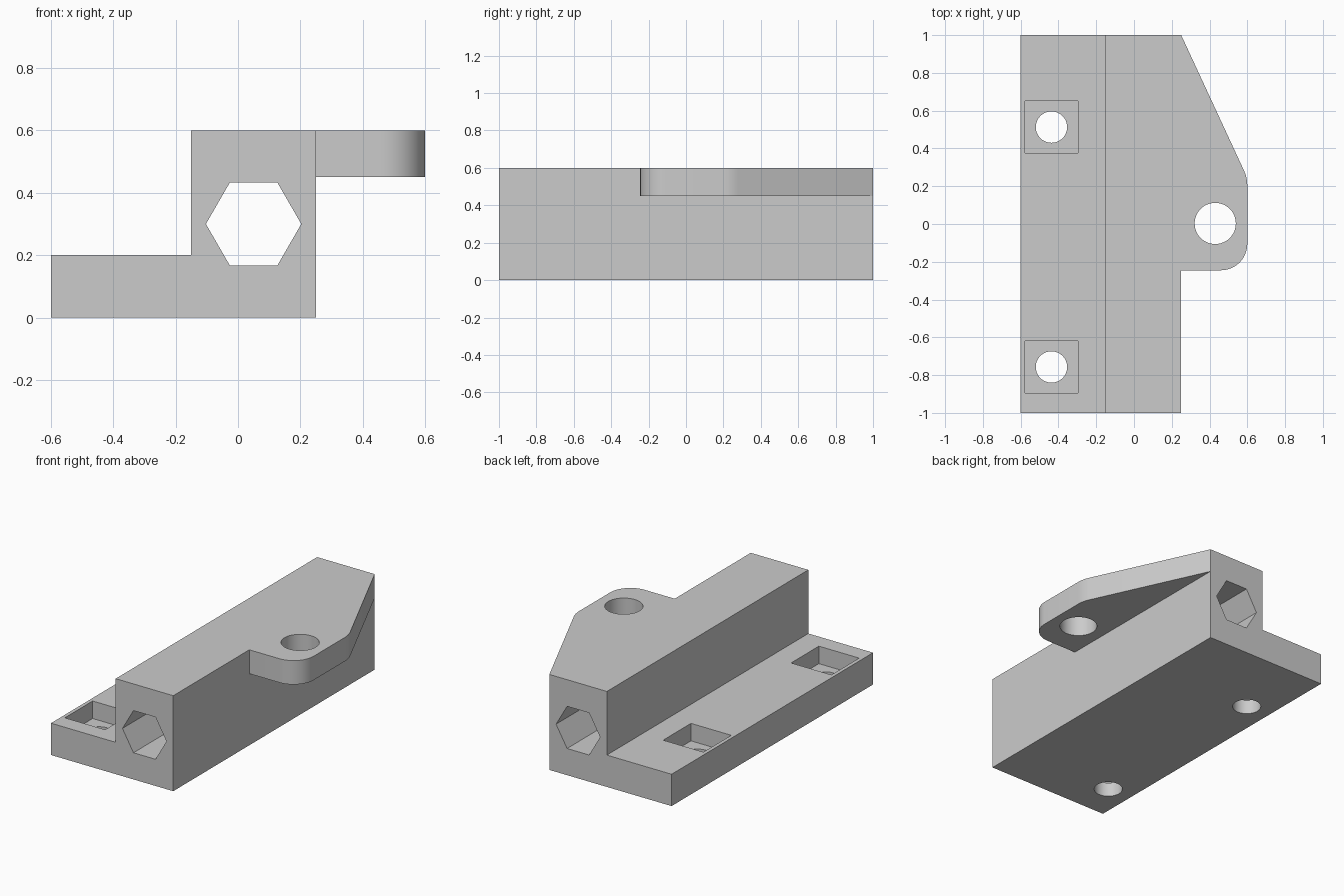
import bpy
import bmesh
from math import cos, sin, pi, radians
from mathutils import Vector

cube = bpy.data.objects.get("Cube")
if cube:
    bpy.data.objects.remove(cube, do_unlink=True)

grey = bpy.data.materials.new("plain grey")
grey.use_nodes = True
colour = (0.6, 0.6, 0.6, 1)
grey.diffuse_color = colour
grey.node_tree.nodes["Principled BSDF"].inputs["Base Color"].default_value = colour


def prism(name, outline, start, depth):
    """Extrude a closed 3D outline along a vector."""
    bm = bmesh.new()
    offset = Vector(start)
    face = bm.faces.new([bm.verts.new(Vector(p) + offset) for p in outline])
    extruded = bmesh.ops.extrude_face_region(bm, geom=[face])["geom"]
    moved = [v for v in extruded if isinstance(v, bmesh.types.BMVert)]
    bmesh.ops.translate(bm, verts=moved, vec=depth)
    bmesh.ops.recalc_face_normals(bm, faces=bm.faces)
    mesh = bpy.data.meshes.new(name)
    bm.to_mesh(mesh)
    bm.free()
    mesh.materials.append(grey)
    obj = bpy.data.objects.new(name, mesh)
    bpy.context.collection.objects.link(obj)
    return obj


def arc(cx, cy, r, a0, a1, n):
    angles = [radians(a0 + (a1 - a0) * i / n) for i in range(n + 1)]
    return [(cx + r * cos(a), cy + r * sin(a), 0) for a in angles]


def combine(target, tool, operation):
    mod = target.modifiers.new(operation.lower(), 'BOOLEAN')
    mod.operation = operation
    mod.solver = 'EXACT'
    mod.object = tool
    bpy.context.view_layer.objects.active = target
    bpy.ops.object.modifier_apply(modifier=mod.name)
    bpy.data.objects.remove(tool, do_unlink=True)


def drill(target, x, y, radius):
    hole = arc(x, y, radius, 0, 352.5, 47)
    combine(target, prism("hole_cutter", hole, (0, 0, -0.2), (0, 0, 1)), 'DIFFERENCE')


# Stepped body: low mounting flange and tall block
step = [(-0.6, 0), (0.25, 0), (0.25, 0.6), (-0.15, 0.6), (-0.15, 0.2), (-0.6, 0.2)]
body = prism("bracket_body", [(x, 0, z) for x, z in step], (0, -1, 0), (0, 2, 0))

# Side arm with rounded corners, overlapping the block
arm_outline = [(0.15, -0.245, 0), (0.25, -0.245, 0)]
arm_outline += arc(0.46, -0.105, 0.14, -90, 0, 12)
arm_outline += arc(0.42, 0.205, 0.18, 0, 25, 4)
arm_outline += [(0.25, 1, 0), (0.15, 1, 0)]
combine(body, prism("side_arm", arm_outline, (0, 0, 0.45), (0, 0, 0.15)), 'UNION')

# Hexagonal channel through the whole length
hexagon = [(0.05 + 0.153 * cos(k * pi / 3), 0, 0.3 + 0.153 * sin(k * pi / 3))
           for k in range(6)]
combine(body, prism("channel_cutter", hexagon, (0, -1.2, 0), (0, 2.4, 0)), 'DIFFERENCE')

# Square nut pockets with bolt holes in the flange
for y in (-0.757, 0.513):
    square = [(sx * 0.14, sy * 0.138, 0) for sx, sy in ((-1, -1), (1, -1), (1, 1), (-1, 1))]
    combine(body, prism("pocket_cutter", square, (-0.437, y, 0.09), (0, 0, 0.3)), 'DIFFERENCE')
    drill(body, -0.437, y, 0.083)

# Bolt hole in the arm
drill(body, 0.43, 0.003, 0.109)

bpy.ops.object.select_all(action='DESELECT')
body.select_set(True)
bpy.context.view_layer.objects.active = body
bpy.ops.object.shade_smooth_by_angle(angle=radians(20))
